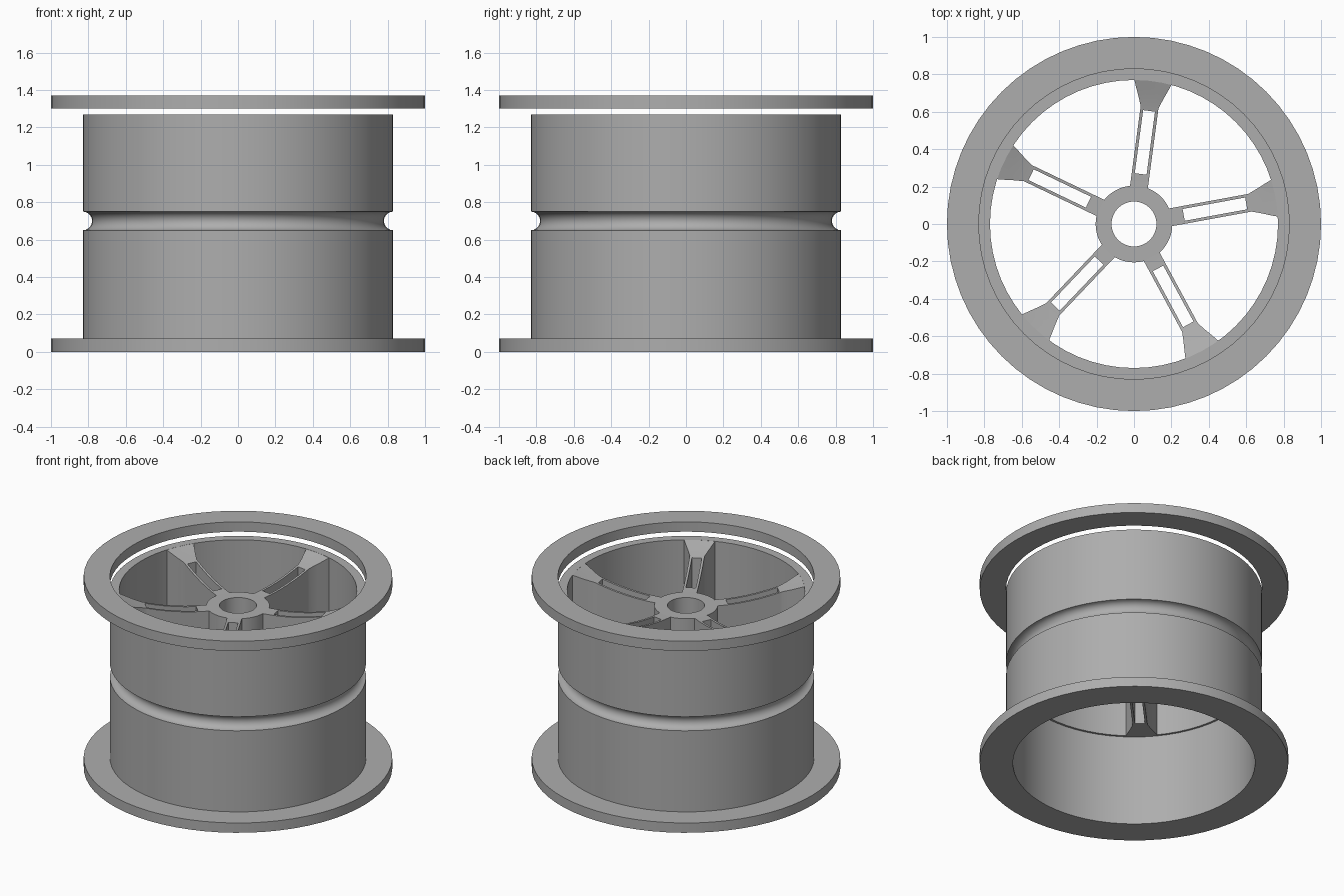
import bpy, bmesh, math

cube = bpy.data.objects.get("Cube")
if cube:
    bpy.data.objects.remove(cube)

grey = bpy.data.materials.new("grey metal")
grey.use_nodes = True
colour = (0.42, 0.42, 0.42, 1)
grey.diffuse_color = colour
grey.node_tree.nodes["Principled BSDF"].inputs["Base Color"].default_value = colour

SEGMENTS = 64
SPOKES = 5
HUB_R, HUB_Z = 0.205, 1.16
RIM_R, RIM_Z = 0.77, 1.27
SPOKE_BOTTOM = 0.65


def finish(bm, name):
    bmesh.ops.recalc_face_normals(bm, faces=bm.faces[:])
    mesh = bpy.data.meshes.new(name)
    bm.to_mesh(mesh)
    bm.free()
    mesh.materials.append(grey)
    obj = bpy.data.objects.new(name, mesh)
    bpy.context.collection.objects.link(obj)
    bpy.ops.object.select_all(action="DESELECT")
    bpy.context.view_layer.objects.active = obj
    obj.select_set(True)
    bpy.ops.object.shade_smooth_by_angle(angle=math.radians(30))
    return obj


def lathe(name, profile):
    """Revolve a closed (radius, height) profile around z."""
    bm = bmesh.new()
    rings = []
    for i in range(SEGMENTS):
        a = math.tau * i / SEGMENTS
        rings.append([bm.verts.new((r * math.cos(a), r * math.sin(a), z))
                      for r, z in profile])
    n = len(profile)
    for i in range(SEGMENTS):
        here, there = rings[i], rings[(i + 1) % SEGMENTS]
        for j in range(n):
            k = (j + 1) % n
            bm.faces.new((here[j], there[j], there[k], here[k]))
    return finish(bm, name)


def ring(name, inner, outer, low, high):
    return lathe(name, [(inner, low), (outer, low), (outer, high), (inner, high)])


# Barrel with bottom flange, round groove and a small ledge inside
groove = [(0.83 - 0.05 * math.sin(math.pi * i / 10),
           0.70 - 0.05 * math.cos(math.pi * i / 10)) for i in range(11)]
lathe("barrel", [(0.785, 0), (1, 0), (1, 0.07), (0.83, 0.07)] + groove +
      [(0.83, RIM_Z), (RIM_R, RIM_Z), (RIM_R, SPOKE_BOTTOM), (0.785, SPOKE_BOTTOM)])

# Separate top flange and centre hub
ring("top_flange", 0.83, 1, 1.30, 1.37)
ring("hub", 0.12, HUB_R, SPOKE_BOTTOM, HUB_Z)


def spoke_top(r):
    t = max(0, (r - HUB_R) / (RIM_R - HUB_R))
    return HUB_Z + (RIM_Z - HUB_Z) * min(t, 1) ** 2


def half_width(r):
    flare = max(0, (r - 0.63) / (RIM_R - 0.63))
    return 0.048 + 0.052 * flare


# Dished spokes: a slotted strip of top faces, extruded down to a flat underside
SLOT_START, SLOT_END = 0.27, 0.61
stations = [0.2, SLOT_START, 0.34, 0.41, 0.48, 0.55, SLOT_END, 0.63, 0.68, 0.73, 0.772]
for s in range(SPOKES):
    angle = math.radians(82.4) + math.tau * s / SPOKES
    ca, sa = math.cos(angle), math.sin(angle)
    bm = bmesh.new()
    rows = []
    for r in stations:
        w = half_width(r)
        row = []
        for y in (-w, -0.032, 0.032, w):
            x = math.sqrt(r * r - y * y) if r > 0.7 else r
            row.append(bm.verts.new((x * ca - y * sa, x * sa + y * ca, spoke_top(r))))
        rows.append(row)
    for i in range(len(stations) - 1):
        in_slot = SLOT_START <= stations[i] < SLOT_END
        for j in range(3):
            if not (in_slot and j == 1):
                bm.faces.new((rows[i][j], rows[i + 1][j],
                              rows[i + 1][j + 1], rows[i][j + 1]))
    # keep the top faces while extruding, so the spoke is a closed solid
    lower = bmesh.ops.extrude_face_region(bm, geom=bm.faces[:], use_keep_orig=True)
    for v in lower["geom"]:
        if isinstance(v, bmesh.types.BMVert):
            v.co.z = SPOKE_BOTTOM
    finish(bm, f"spoke_{s + 1}")
